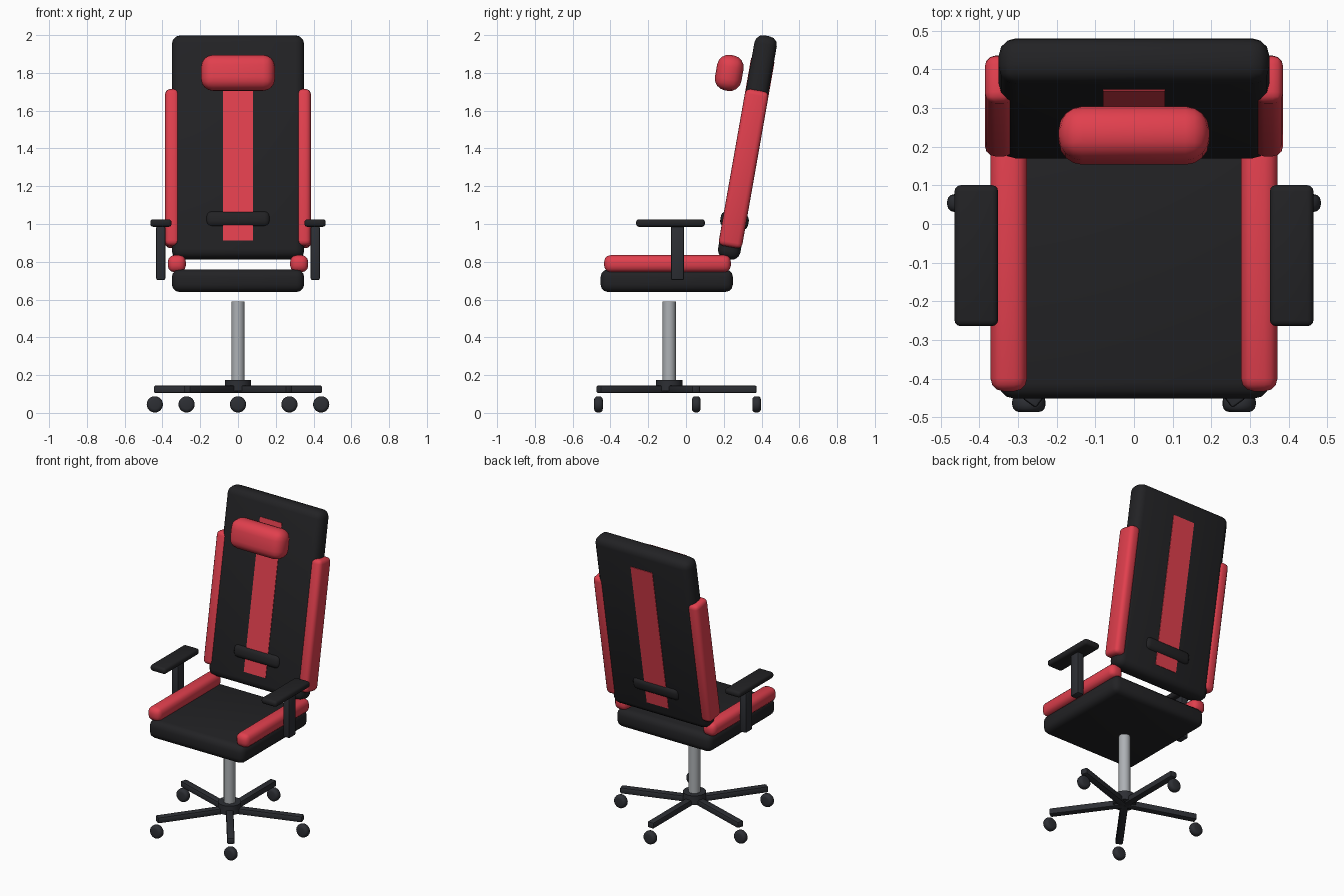
import bpy, bmesh
from math import radians, sin, cos, tan
from mathutils import Matrix

if "Cube" in bpy.data.objects:
    bpy.data.objects.remove(bpy.data.objects["Cube"])


def material(name, rgb):
    m = bpy.data.materials.new(name)
    m.diffuse_color = (*rgb, 1)
    m.use_nodes = True
    m.node_tree.nodes["Principled BSDF"].inputs["Base Color"].default_value = m.diffuse_color
    return m


BLACK = material("black_fabric", (0.016, 0.016, 0.018))
RED = material("red_fabric", (0.75, 0.05, 0.075))
PLASTIC = material("dark_plastic", (0.026, 0.028, 0.034))
METAL = material("metal", (0.42, 0.44, 0.46))
TILT = -radians(10)
BASE_Y = -0.089


def finish(bm, name, mat, bevel, segments, loc, rot, min_angle=0.6):
    if bevel:
        edges = [e for e in bm.edges if e.calc_face_angle(0) > min_angle]
        bmesh.ops.bevel(bm, geom=edges, offset=bevel, segments=segments,
                        profile=0.5, affect='EDGES', clamp_overlap=True)
    me = bpy.data.meshes.new(name)
    bm.to_mesh(me)
    bm.free()
    me.materials.append(mat)
    ob = bpy.data.objects.new(name, me)
    bpy.context.collection.objects.link(ob)
    ob.location, ob.rotation_euler = loc, rot
    bpy.ops.object.select_all(action='DESELECT')
    ob.select_set(True)
    bpy.context.view_layer.objects.active = ob
    bpy.ops.object.shade_smooth_by_angle(angle=radians(35))
    return ob


def box(name, size, loc, mat, bevel=0.0, segments=3, rot=(0, 0, 0)):
    bm = bmesh.new()
    bmesh.ops.create_cube(bm, size=1)
    bmesh.ops.scale(bm, vec=size, verts=bm.verts)
    return finish(bm, name, mat, bevel, segments, loc, rot)


def cylinder(name, r, depth, loc, mat, bevel=0.0, segments=3, rot=(0, 0, 0), sides=24):
    bm = bmesh.new()
    bmesh.ops.create_cone(bm, cap_ends=True, segments=sides,
                          radius1=r, radius2=r, depth=depth)
    return finish(bm, name, mat, bevel, segments, loc, rot, 1.0)


def back_point(z):
    # Point on the centre line of the tilted backrest
    return (0, 0.325 + (z - 1.405) * tan(-TILT), z)


# Seat cushion and backrest
box("seat", (0.70, 0.70, 0.12), (0, -0.102, 0.70), BLACK, 0.04)
tilt = (TILT, 0, 0)
box("backrest", (0.70, 0.12, 1.20), back_point(1.405), BLACK, 0.045, rot=tilt)

# Stripe running through the backrest, and lumbar pad
box("back_stripe", (0.16, 0.126, 0.98), back_point(1.385), RED, rot=tilt)
box("lumbar_pad", (0.34, 0.15, 0.085), back_point(1.018), BLACK, 0.03, rot=tilt)

# Head pillow
box("head_pillow", (0.39, 0.142, 0.19), (0, 0.229, 1.80), RED, 0.062, 4, tilt)

# Side bolsters and armrests
for side, s in (("left", -1), ("right", 1)):
    box(f"seat_bolster_{side}", (0.095, 0.67, 0.09), (s * 0.324, -0.098, 0.79), RED, 0.034)
    p = back_point(1.293)
    box(f"back_bolster_{side}", (0.075, 0.125, 0.842), (s * 0.348, p[1], p[2]), RED, 0.026, rot=tilt)
    box(f"arm_post_{side}", (0.048, 0.07, 0.285), (s * 0.409, -0.045, 0.846), PLASTIC, 0.008, 2)
    box(f"arm_pad_{side}", (0.113, 0.365, 0.04), (s * 0.408, -0.082, 1.005), BLACK, 0.016)

# Gas lift column and hub
cylinder("gas_lift", 0.035, 0.45, (0, BASE_Y, 0.365), METAL)
cylinder("base_hub", 0.07, 0.06, (0, BASE_Y, 0.145), PLASTIC)

# Five star legs with casters
LEG = 0.463
for i in range(5):
    a = radians(90 + 72 * i)
    dx, dy = cos(a), sin(a)
    box(f"base_leg_{i + 1}", (LEG, 0.045, 0.04),
        (dx * LEG / 2, BASE_Y + dy * LEG / 2, 0.125), PLASTIC, 0.008, 2, (0, 0, a))
    cylinder(f"caster_{i + 1}", 0.043, 0.046, (dx * LEG, BASE_Y + dy * LEG, 0.045),
             PLASTIC, 0.018, 3, (radians(90), 0, 0))
